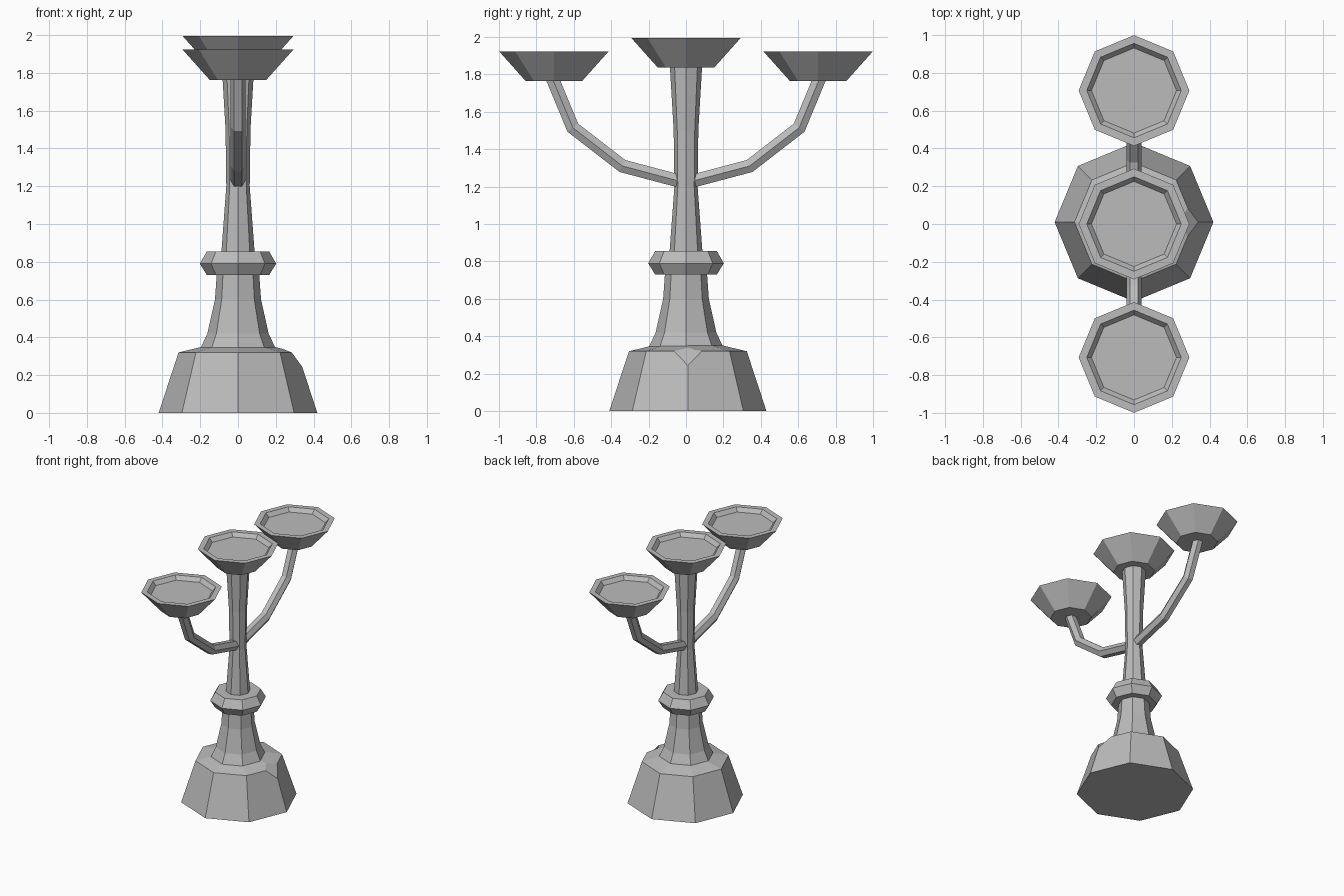
import bpy, bmesh
from math import pi, cos, sin
from mathutils import Vector

default = bpy.data.objects.get("Cube")
if default:
    bpy.data.objects.remove(default, do_unlink=True)

metal = bpy.data.materials.new("grey metal")
metal.use_nodes = True
GREY = (0.5, 0.5, 0.5, 1)
metal.diffuse_color = GREY
metal.node_tree.nodes["Principled BSDF"].inputs["Base Color"].default_value = GREY


def finish(bm, name, location=(0, 0, 0)):
    bmesh.ops.recalc_face_normals(bm, faces=bm.faces)
    mesh = bpy.data.meshes.new(name)
    bm.to_mesh(mesh)
    bm.free()
    mesh.materials.append(metal)
    obj = bpy.data.objects.new(name, mesh)
    obj.location = location
    bpy.context.collection.objects.link(obj)
    return obj


def skin(bm, rings):
    """Bridge successive vertex rings and cap both ends."""
    n = len(rings[0])
    for a, b in zip(rings, rings[1:]):
        for i in range(n):
            j = (i + 1) % n
            bm.faces.new((a[i], a[j], b[j], b[i]))
    bm.faces.new(rings[0])
    bm.faces.new(rings[-1])


def lathe(profile, sides=8):
    """Turn (radius, height) pairs into an eight-sided solid."""
    bm = bmesh.new()
    rings = [[bm.verts.new((r * cos(2 * pi * i / sides), r * sin(2 * pi * i / sides), z))
              for i in range(sides)] for r, z in profile]
    skin(bm, rings)
    return bm, rings


def arm(name, side, path, radius=0.04, sides=6):
    """Sweep a hexagon along a bent path in the YZ plane."""
    pts = [Vector((0, side * y, z)) for y, z in path]
    across = Vector((1, 0, 0))
    bm = bmesh.new()
    rings = []
    for i, p in enumerate(pts):
        before = (p - pts[i - 1]).normalized() if i else (pts[1] - p).normalized()
        after = (pts[i + 1] - p).normalized() if i + 1 < len(pts) else before
        tangent = (before + after).normalized()
        up = across.cross(tangent) / tangent.dot(before)  # mitred joint
        rings.append([bm.verts.new(p + radius * (across * cos(2 * pi * k / sides)
                                                 + up * sin(2 * pi * k / sides)))
                      for k in range(sides)])
    skin(bm, rings)
    finish(bm, name)


# Foot with one chipped shoulder corner
bm, rings = lathe([(0.42, 0), (0.315, 0.32), (0.19, 0.35)])
bmesh.ops.bevel(bm, geom=[rings[1][0]], offset=0.08, segments=1,
                affect='VERTICES', profile=0.5)
finish(bm, "foot", (0, 0.01, 0))

# Stem pieces and collar
turned_parts = {
    "lower_stem": [(0.2, 0.34), (0.162, 0.42), (0.122, 0.6), (0.112, 0.74)],
    "collar": [(0.165, 0.73), (0.202, 0.79), (0.165, 0.855)],
    "upper_stem": [(0.088, 0.85), (0.062, 1.2), (0.066, 1.5), (0.086, 1.84)],
}
for name, profile in turned_parts.items():
    finish(lathe(profile)[0], name)

# Candle dishes
dish = [(0.15, 0), (0.293, 0.16), (0.25, 0.16), (0.225, 0.13)]
for name, y, z in (("centre_dish", 0, 1.835), ("front_dish", -0.706, 1.763),
                   ("back_dish", 0.706, 1.763)):
    finish(lathe(dish)[0], name, (0, y, z))

# Bent arms
arm_path = [(0.0, 1.22), (0.34, 1.31), (0.605, 1.515), (0.715, 1.78)]
for name, side in (("front_arm", -1), ("back_arm", 1)):
    arm(name, side, arm_path)
